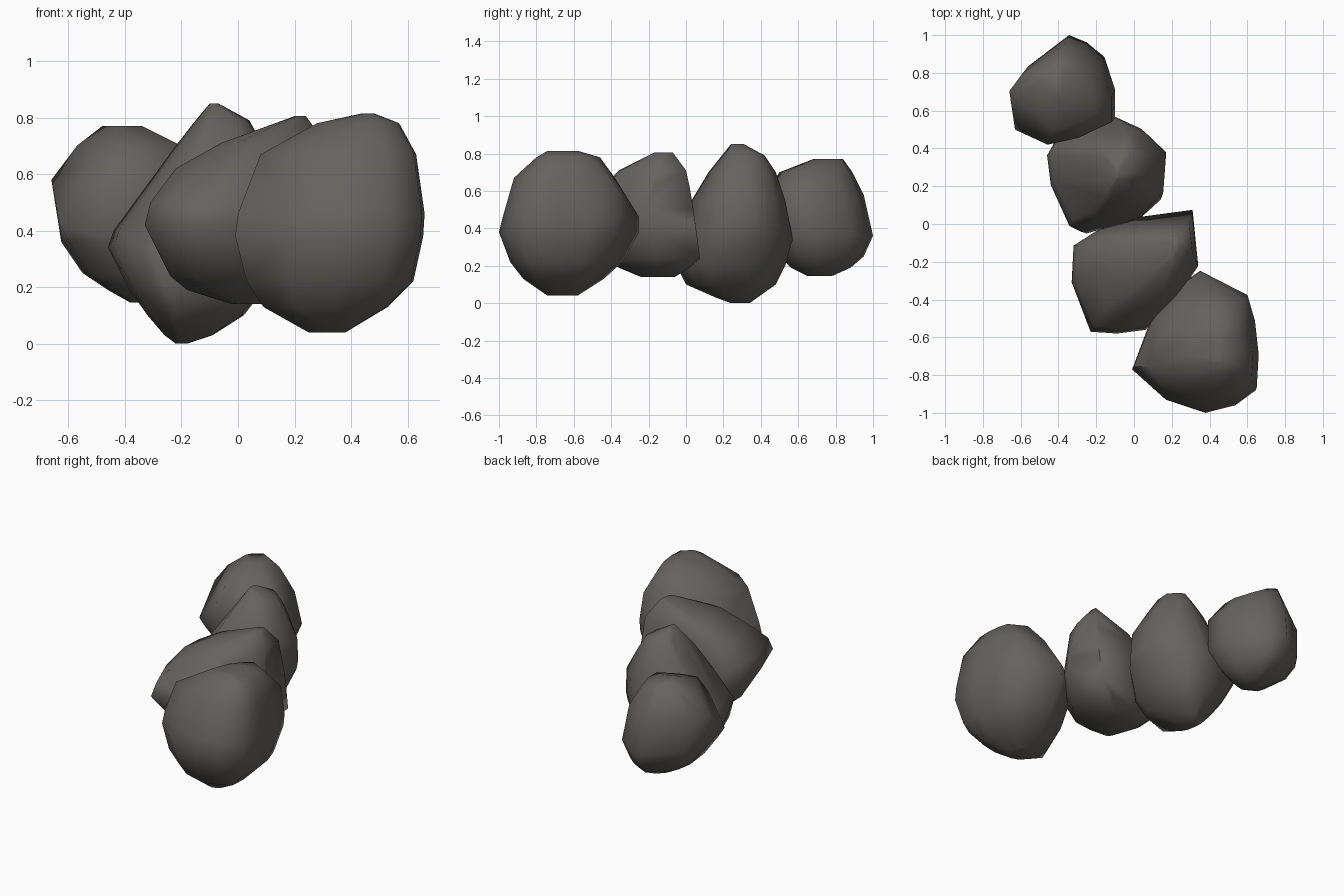
import bpy, bmesh, math

stone = bpy.data.materials.new("dark grey stone")
stone.diffuse_color = (0.13, 0.125, 0.118, 1)


def boulder(name, plan, levels, bumps=(), low=None):
    """Stack the plan outline at each level (z, x0, x1, y0, y1), add single
    bumps, wrap in a hull. low = (plan index, z) keeps one corner below z."""
    xs, ys = [p[0] for p in plan], [p[1] for p in plan]
    px, py = min(xs), min(ys)
    w, d = max(xs) - px, max(ys) - py
    bm = bmesh.new()
    for z, x0, x1, y0, y1 in levels:
        for i, (x, y) in enumerate(plan):
            if low and i == low[0] and z > low[1]:
                continue
            bm.verts.new((x0 + (x - px) / w * (x1 - x0),
                          y0 + (y - py) / d * (y1 - y0), z))
    for b in bumps:
        bm.verts.new(b)
    bmesh.ops.convex_hull(bm, input=bm.verts[:])
    bmesh.ops.delete(bm, geom=[v for v in bm.verts if not v.link_faces], context='VERTS')
    bmesh.ops.recalc_face_normals(bm, faces=bm.faces[:])
    me = bpy.data.meshes.new(name)
    bm.to_mesh(me)
    bm.free()
    me.materials.append(stone)
    ob = bpy.data.objects.new(name, me)
    bpy.context.collection.objects.link(ob)
    bpy.ops.object.select_all(action='DESELECT')
    ob.select_set(True)
    bpy.context.view_layer.objects.active = ob
    bpy.ops.object.shade_smooth_by_angle(angle=math.radians(65))


# Large front boulder
boulder("front_boulder",
        [(-.01, -.77), (.17, -.93), (.38, -1), (.54, -.96), (.65, -.88), (.66, -.70),
         (.64, -.52), (.60, -.38), (.35, -.25), (.22, -.34), (.10, -.48)],
        [(.04, .25, .38, -.74, -.58), (.13, .09, .53, -.87, -.44),
         (.22, .03, .62, -.94, -.34), (.38, -.01, .655, -1, -.25),
         (.46, 0, .66, -.98, -.25), (.67, .08, .63, -.92, -.38),
         (.78, .28, .57, -.80, -.46), (.815, .44, .48, -.74, -.58)],
        bumps=[(.58, -.39, .64)])

# Wedge-shaped boulder with a steep back face
boulder("wedge_boulder",
        [(-.32, -.10), (-.33, -.30), (-.23, -.57), (-.09, -.58), (.06, -.56),
         (.22, -.40), (.34, -.21), (.31, .07), (0, .03), (-.2, -.02)],
        [(.14, -.02, .10, -.24, -.06), (.19, -.18, .2, -.36, .02),
         (.24, -.24, .32, -.45, .07), (.42, -.33, .34, -.58, .05),
         (.5, -.31, .335, -.55, .04), (.62, -.22, .32, -.43, .02),
         (.71, -.06, .31, -.36, 0), (.805, .2, .24, -.17, -.07)],
        bumps=[(.18, -.37, .67), (.27, -.27, .70), (.31, .075, .24)])

# Tall boulder, the only one touching the ground
boulder("tall_boulder",
        [(-.46, .36), (-.44, .20), (-.34, -.02), (-.28, -.05), (.05, .03), (.15, .12),
         (.17, .37), (.03, .51), (-.1, .57), (-.25, .5), (-.42, .43)],
        [(0, -.22, -.18, .24, .34), (.03, -.26, -.09, .16, .38),
         (.1, -.32, .02, 0, .48), (.2, -.39, .1, -.05, .53),
         (.34, -.46, .16, -.04, .57), (.4, -.44, .17, 0, .56),
         (.55, -.31, .17, .03, .53), (.7, -.22, .09, .12, .48),
         (.79, -.15, .04, .2, .42), (.85, -.10, -.07, .24, .31)])

# Small back boulder, its front left corner sits low
boulder("back_boulder",
        [(-.66, .73), (-.63, .5), (-.45, .42), (-.28, .46), (-.1, .55), (-.1, .70),
         (-.16, .88), (-.26, .96), (-.36, 1), (-.48, .91), (-.59, .83)],
        [(.145, -.38, -.28, .65, .78), (.19, -.46, -.2, .56, .88),
         (.25, -.55, -.15, .5, .95), (.36, -.625, -.1, .44, 1),
         (.58, -.66, -.12, .42, .95), (.70, -.57, -.2, .5, .89),
         (.77, -.48, -.34, .68, .84)],
        bumps=[(-.63, .5, .42)], low=(1, .4))
